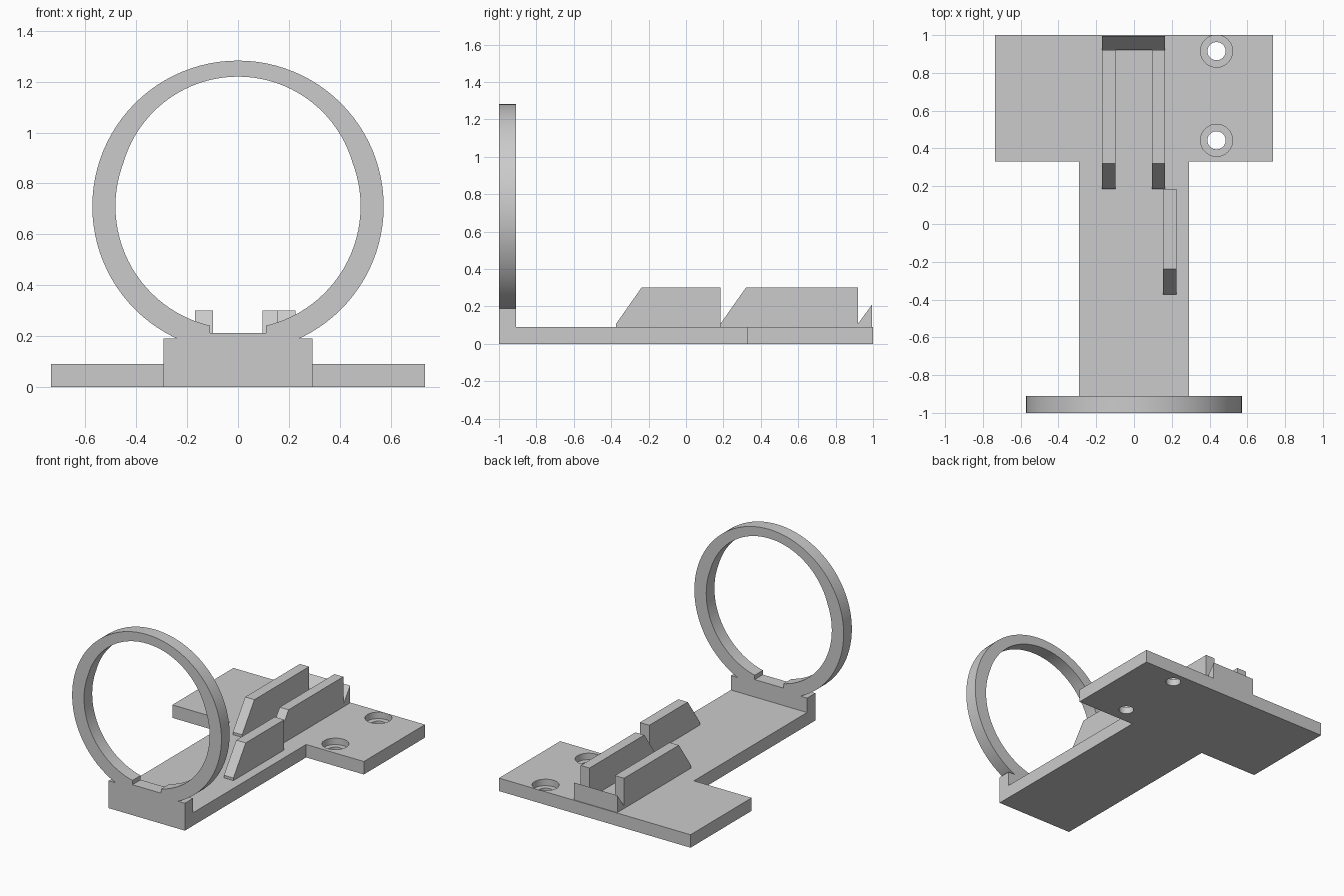
import bpy
import math

if "Cube" in bpy.data.objects:
    bpy.data.objects.remove(bpy.data.objects["Cube"], do_unlink=True)

grey = bpy.data.materials.new("light_grey")
grey.use_nodes = True
grey.diffuse_color = (0.6, 0.6, 0.6, 1)
grey.node_tree.nodes["Principled BSDF"].inputs["Base Color"].default_value = (0.6, 0.6, 0.6, 1)


def prism(name, outline, axis, low, high):
    """Extrude a closed 2D outline along an axis from low to high."""
    place = {"x": lambda a, b, c: (c, a, b),
             "y": lambda a, b, c: (a, c, b),
             "z": lambda a, b, c: (a, b, c)}[axis]
    n = len(outline)
    verts = [place(a, b, c) for c in (low, high) for a, b in outline]
    faces = [tuple(range(n)), tuple(range(n, 2 * n))]
    faces += [(i, (i + 1) % n, n + (i + 1) % n, n + i) for i in range(n)]
    mesh = bpy.data.meshes.new(name)
    mesh.from_pydata(verts, [], faces)
    mesh.materials.append(grey)
    obj = bpy.data.objects.new(name, mesh)
    bpy.context.collection.objects.link(obj)
    activate(obj)
    bpy.ops.object.mode_set(mode="EDIT")
    bpy.ops.mesh.select_all(action="SELECT")
    bpy.ops.mesh.normals_make_consistent(inside=False)
    bpy.ops.object.mode_set(mode="OBJECT")
    return obj


def activate(obj):
    bpy.ops.object.select_all(action="DESELECT")
    obj.select_set(True)
    bpy.context.view_layer.objects.active = obj


def circle(cx, cy, r, n=96):
    return [(cx + r * math.cos(2 * math.pi * i / n),
             cy + r * math.sin(2 * math.pi * i / n)) for i in range(n)]


def rect(x0, y0, x1, y1):
    return [(x0, y0), (x1, y0), (x1, y1), (x0, y1)]


def combine(target, tool, operation):
    """Apply a boolean and discard the tool."""
    tool.hide_render = True
    mod = target.modifiers.new("combine", "BOOLEAN")
    mod.operation = operation
    mod.solver = "EXACT"
    mod.object = tool
    activate(target)
    bpy.ops.object.modifier_apply(modifier=mod.name)
    bpy.data.objects.remove(tool, do_unlink=True)


# Front ring with its bore, eased upwards, and the flat notch at the bottom
FRONT, RING_BACK, PLATE = -1.0, -0.91, 0.09
bracket = prism("bracket", circle(0, 0.71, 0.573), "y", FRONT, RING_BACK)
foot = prism("ring_foot", rect(-0.292, 0, 0.292, 0.19), "y", FRONT, RING_BACK)
combine(bracket, foot, "UNION")
for outline in (circle(0, 0.71, 0.482), circle(0, 0.751, 0.469),
                rect(-0.11, 0.211, 0.11, 0.5)):
    combine(bracket, prism("bore", outline, "y", -1.1, -0.8), "DIFFERENCE")

# T-shaped base plate
half = [(0.292, FRONT), (0.292, 0.33), (0.735, 0.33), (0.735, 1.0)]
tee = half + [(-x, y) for x, y in reversed(half)]
combine(bracket, prism("base_plate", tee, "z", 0, PLATE), "UNION")

# Counterbored screw holes on one wing
for y in (0.443, 0.915):
    combine(bracket, prism("hole", circle(0.437, y, 0.048, 48), "z", -0.1, 0.2), "DIFFERENCE")
    combine(bracket, prism("counterbore", circle(0.437, y, 0.085, 48), "z", 0.045, 0.2), "DIFFERENCE")
activate(bracket)
bpy.ops.object.shade_smooth_by_angle(angle=math.radians(20))


# Upright rails with sloped front ends
def rail(name, x0, x1, y0, y1):
    profile = [(y0, PLATE), (y1, PLATE), (y1, 0.3), (y0 + 0.135, 0.3), (y0, 0.108)]
    return prism(name, profile, "x", x0, x1)


rail("right_rail", -0.169, -0.098, 0.185, 0.92)
rail("left_rail", 0.096, 0.164, 0.185, 0.92)
rail("offset_rail", 0.153, 0.226, -0.373, 0.184)

# Rear catch, rising towards the back edge
prism("rear_catch", [(0.92, PLATE), (0.995, PLATE), (0.995, 0.21), (0.92, 0.108)],
      "x", -0.169, 0.164)
